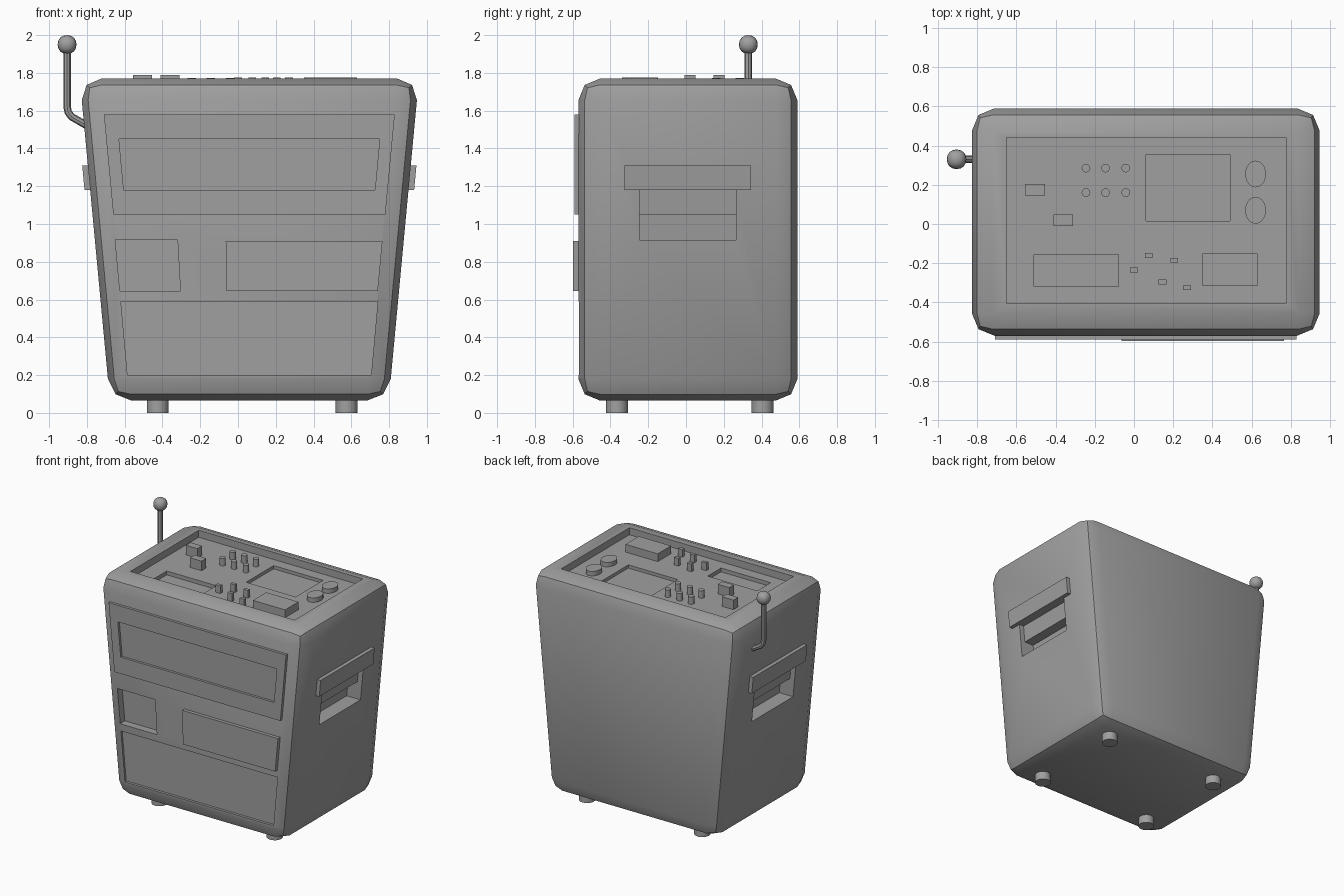
import bpy, bmesh, math
from mathutils import Matrix, Vector

if "Cube" in bpy.data.objects:
    bpy.data.objects.remove(bpy.data.objects["Cube"])

grey = bpy.data.materials.new("plain_grey")
grey.use_nodes = True
COLOUR = (0.35, 0.35, 0.35, 1)
grey.diffuse_color = COLOUR
grey.node_tree.nodes["Principled BSDF"].inputs["Base Color"].default_value = COLOUR

CX = 0.06            # body centre in x
FRONT, BACK = -0.57, 0.59
TOP, BASE = 1.77, 0.065
FLOOR = 1.715        # control deck height


def finish(name, bm):
    bmesh.ops.recalc_face_normals(bm, faces=bm.faces)
    mesh = bpy.data.meshes.new(name)
    bm.to_mesh(mesh)
    bm.free()
    mesh.materials.append(grey)
    ob = bpy.data.objects.new(name, mesh)
    bpy.context.collection.objects.link(ob)
    return ob


def prism(name, profile, y0, y1):
    """Extrude an (x, z) profile along y."""
    bm = bmesh.new()
    face = bm.faces.new([bm.verts.new((x, y0, z)) for x, z in profile])
    ext = bmesh.ops.extrude_face_region(bm, geom=[face])["geom"]
    moved = [v for v in ext if isinstance(v, bmesh.types.BMVert)]
    bmesh.ops.translate(bm, verts=moved, vec=(0, y1 - y0, 0))
    return finish(name, bm)


def box(name, x0, x1, y0, y1, z0, z1):
    return prism(name, [(x0, z0), (x1, z0), (x1, z1), (x0, z1)], y0, y1)


def trapezoid(z0, z1, low, high):
    return [(low[0], z0), (low[1], z0), (high[1], z1), (high[0], z1)]


def cylinder(name, x, y, z0, z1, rx, ry, sides=24):
    bm = bmesh.new()
    place = Matrix.Translation((x, y, (z0 + z1) / 2)) @ Matrix.Diagonal((rx, ry, z1 - z0, 1))
    bmesh.ops.create_cone(bm, cap_ends=True, segments=sides, radius1=1,
                          radius2=1, depth=1, matrix=place)
    ob = finish(name, bm)
    smooth(ob)
    return ob


def activate(ob):
    bpy.ops.object.select_all(action="DESELECT")
    ob.select_set(True)
    bpy.context.view_layer.objects.active = ob


def smooth(ob):
    activate(ob)
    bpy.ops.object.shade_smooth_by_angle(angle=math.radians(30))


def apply(ob, kind, **settings):
    mod = ob.modifiers.new(kind.title(), kind)
    for key, value in settings.items():
        setattr(mod, key, value)
    activate(ob)
    bpy.ops.object.modifier_apply(modifier=mod.name)


def cut(ob, cutter):
    apply(ob, "BOOLEAN", operation="DIFFERENCE", solver="EXACT", object=cutter)
    bpy.data.objects.remove(cutter)


def side(z, s, out=0.0):
    """x of the sloping side wall at height z, pushed outward by out."""
    return CX + s * (0.738 + (z - BASE) * 0.0938 + out)


# Tapered cabinet with rounded edges
body = prism("cabinet", [(side(BASE, -1), BASE), (side(BASE, 1), BASE),
                         (side(TOP, 1), TOP), (side(TOP, -1), TOP)], FRONT, BACK)
apply(body, "BEVEL", width=0.115, segments=2, limit_method="NONE")

# Control deck, screen and slot recesses
cut(body, box("deck_cutter", -0.65, 0.775, -0.405, 0.44, FLOOR, 2))
cut(body, box("screen_cutter", 0.06, 0.49, 0.015, 0.355, FLOOR - 0.025, 2))
cut(body, box("slot_cutter", -0.51, -0.08, -0.32, -0.155, FLOOR - 0.03, 2))

# Front recesses
cut(body, prism("hatch_cutter", trapezoid(0.645, 0.915, (-0.625, -0.305), (-0.65, -0.32)),
                -1, FRONT + 0.06))
cut(body, prism("lower_cutter", trapezoid(0.2, 0.59, (-0.585, 0.705), (-0.62, 0.74)),
                -1, FRONT + 0.02))

# Side grips: stepped pocket under a protruding bar
for s, label in ((1, "left"), (-1, "right")):
    shallow, deep = -0.04, -0.12
    cut(body, prism("grip_cutter", [
        (side(0.915, s, 0.2), 0.915), (side(0.915, s, deep), 0.915),
        (side(1.05, s, deep), 1.05), (side(1.05, s, shallow), 1.05),
        (side(1.18, s, shallow), 1.18), (side(1.18, s, 0.2), 1.18)], -0.245, 0.265))
    prism(label + "_grip_bar", [
        (side(1.18, s, -0.02), 1.18), (side(1.18, s, 0.03), 1.18),
        (side(1.31, s, 0.03), 1.31), (side(1.31, s, -0.02), 1.31)], -0.325, 0.345)
smooth(body)

# Raised front panels
upper = prism("upper_front_panel", trapezoid(1.05, 1.58, (-0.66, 0.78), (-0.71, 0.83)),
              FRONT - 0.02, FRONT + 0.01)
cut(upper, prism("window_cutter", trapezoid(1.18, 1.45, (-0.605, 0.725), (-0.63, 0.75)),
                 -1, FRONT - 0.001))
prism("middle_front_panel", trapezoid(0.645, 0.91, (-0.06, 0.74), (-0.065, 0.765)),
      FRONT - 0.027, FRONT + 0.01)

# Deck controls
box("large_key", 0.35, 0.63, -0.315, -0.15, FLOOR - 0.005, 1.776)
for x, y in ((-0.505, 0.175), (-0.36, 0.02)):
    box("switch", x - 0.05, x + 0.05, y - 0.029, y + 0.029, FLOOR - 0.005, 1.79)
for x, y in ((0, -0.235), (0.075, -0.16), (0.145, -0.295), (0.205, -0.185), (0.27, -0.325)):
    box("small_key", x - 0.02, x + 0.02, y - 0.0125, y + 0.0125, FLOOR - 0.005, 1.775)
for x in (-0.245, -0.145, -0.042):
    for y in (0.16, 0.285):
        cylinder("round_button", x, y, FLOOR - 0.005, 1.773, 0.022, 0.022, 16)
for y in (0.07, 0.255):
    cylinder("dial", 0.62, y, FLOOR - 0.005, 1.75, 0.053, 0.068, 32)

# Feet
for x in (-0.425, 0.575):
    for y in (-0.365, 0.405):
        cylinder("foot", x, y, 0, 0.08, 0.058, 0.058)

# Bent lever rod
curve = bpy.data.curves.new("lever_rod", "CURVE")
curve.dimensions = "3D"
curve.bevel_depth = 0.02
curve.bevel_resolution = 2
curve.use_fill_caps = True
path = [(-0.905, 1.93), (-0.905, 1.62), (-0.898, 1.59), (-0.88, 1.567), (-0.78, 1.51)]
spline = curve.splines.new("POLY")
spline.points.add(len(path) - 1)
for point, (x, z) in zip(spline.points, path):
    point.co = (x, 0.33, z, 1)
curve.materials.append(grey)
rod = bpy.data.objects.new("lever_rod", curve)
bpy.context.collection.objects.link(rod)
activate(rod)
bpy.ops.object.convert(target="MESH")
smooth(bpy.context.object)

# Lever knob: a rounded cube
bm = bmesh.new()
bmesh.ops.create_cube(bm, size=1)
knob = finish("lever_knob", bm)
apply(knob, "SUBSURF", levels=2)
reach = max(v.co.z for v in knob.data.vertices)
knob.data.transform(Matrix.Translation((-0.905, 0.33, 1.95)) @ Matrix.Scale(0.05 / reach, 4))
for poly in knob.data.polygons:
    poly.use_smooth = True
